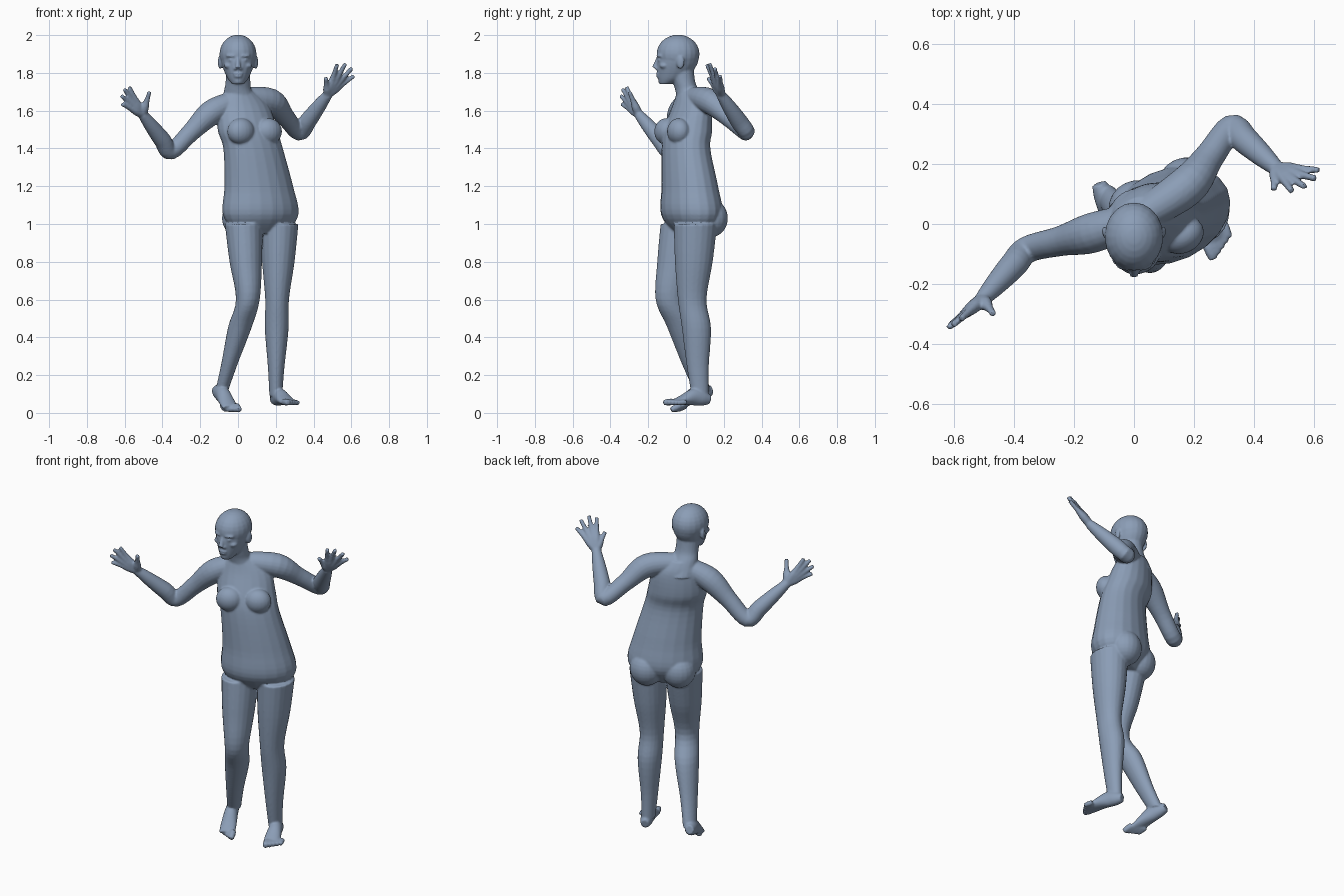
import bpy
import bmesh
from math import cos, sin, pi, radians
from mathutils import Vector, Matrix

default_cube = bpy.data.objects.get("Cube")
if default_cube:
    bpy.data.objects.remove(default_cube, do_unlink=True)

SIDES = 20
STEPS = 5
UP = Vector((0, 0, 1))
bm = bmesh.new()


def smooth_rows(rows):
    """Catmull-Rom samples through rows of x, y, z, half width, half height."""
    rows = [Vector(row) for row in rows]
    samples = []
    for i in range(len(rows) - 1):
        before, start = rows[max(i - 1, 0)], rows[i]
        end, after = rows[i + 1], rows[min(i + 2, len(rows) - 1)]
        for step in range(STEPS):
            t = step / STEPS
            samples.append(start + (end - before) * (t / 2)
                           + (before * 2 - start * 5 + end * 4 - after) * (t * t / 2)
                           + (start * 3 - before - end * 3 + after) * (t ** 3 / 2))
    return samples + [rows[-1]]


def loft(rows, yaw=None):
    """Closed skin over ellipses: level ones turned by yaw, or square to the path."""
    samples = smooth_rows(rows)
    centres = [Vector(sample[:3]) for sample in samples]
    rings = []
    for i, sample in enumerate(samples):
        if yaw is None:
            tangent = centres[min(i + 1, len(centres) - 1)] - centres[max(i - 1, 0)]
            across = tangent.cross(UP).normalized()
            over = across.cross(tangent).normalized()
        else:
            across = Vector((cos(yaw), sin(yaw), 0))
            over = Vector((-sin(yaw), cos(yaw), 0))
        ring = []
        for k in range(SIDES):
            angle = 2 * pi * k / SIDES
            ring.append(bm.verts.new(centres[i] + across * (sample[3] * cos(angle))
                                     + over * (sample[4] * sin(angle))))
        rings.append(ring)
    for lower, upper in zip(rings, rings[1:]):
        for k in range(SIDES):
            following = (k + 1) % SIDES
            bm.faces.new((lower[k], lower[following], upper[following], upper[k]))
    bm.faces.new(rings[0][::-1])
    bm.faces.new(rings[-1])


def round_limb(points, radii):
    loft([(*point, radius, radius) for point, radius in zip(points, radii)])


def ellipsoid(centre, size, yaw=0):
    placing = (Matrix.Translation(centre) @ Matrix.Rotation(yaw, 4, 'Z')
               @ Matrix.Diagonal((*size, 1)))
    bmesh.ops.create_uvsphere(bm, u_segments=20, v_segments=14, radius=1, matrix=placing)


def finger(wrist, reach):
    """A thick base that forms part of the palm, then a slim finger."""
    points = [wrist + reach * t for t in (-.1, .3, .5, .7, 1)]
    round_limb(points, (.022, .022, .017, .013, .011))


def arm(neck, shoulder, elbow, wrist, index_tip, little_tip, thumb_tip):
    neck, shoulder, elbow, wrist = map(Vector, (neck, shoulder, elbow, wrist))
    round_limb([neck, shoulder, shoulder.lerp(elbow, .5), elbow,
                elbow.lerp(wrist, .3), elbow.lerp(wrist, .7), wrist],
               (.055, .067, .05, .045, .046, .037, .026))
    # Fingers fan out between the outer two; the middle ones are longer
    for i in range(4):
        reach = Vector(index_tip).lerp(Vector(little_tip), i / 3) - wrist
        finger(wrist, reach * (1 + .2 * sin(pi * i / 3)))
    finger(wrist, Vector(thumb_tip) - wrist)


def leg(hip, knee, ankle):
    hip, knee, ankle = map(Vector, (hip, knee, ankle))
    calf = knee.lerp(ankle, .3)
    calf.y += .01
    loft([(*hip, .1, .115),
          (*hip.lerp(knee, .5), .086, .1),
          (*knee, .063, .076),
          (*calf, .063, .077),
          (*knee.lerp(ankle, .7), .044, .058),
          (*ankle, .034, .045)], 0)


def foot(heel, ball, big_tip, little_tip):
    heel, ball = Vector(heel), Vector(ball)
    # Heel, ankle, instep and ball: place along the foot, lift, half width, half height
    shape = ((0, 0, .024, .026), (.2, .01, .034, .04), (.45, .02, .038, .045),
             (.75, .01, .044, .028), (1, 0, .045, .016))
    loft([(*(heel.lerp(ball, t) + UP * lift), width, height)
          for t, lift, width, height in shape])
    for i in range(5):
        tip = Vector(big_tip).lerp(Vector(little_tip), i / 4)
        base = tip - (ball - heel) / 4
        thick = .018 - .001 * i
        round_limb([base, base.lerp(tip, .5), tip], (thick, thick, thick * .8))


# Torso, turned so that the left side is further back
TURN = radians(25)
loft([(.12, .03, .95, .14, .08),
      (.12, .03, 1.05, .21, .15),
      (.11, .02, 1.2, .19, .14),
      (.08, 0, 1.4, .165, .12),
      (.05, .01, 1.5, .165, .12),
      (.03, .03, 1.63, .14, .09),
      (.01, .02, 1.7, .08, .065)], TURN)

# Breasts and buttocks sit in the turned frame of the torso
side = Vector((cos(TURN), sin(TURN), 0))
back = Vector((-sin(TURN), cos(TURN), 0))
for sign in (-1, 1):
    ellipsoid(Vector((.05, .01, 1.49)) - back * .09 + side * sign * .08,
              (.075, .06, .07), TURN)
    ellipsoid(Vector((.12, .03, 1.03)) + back * .07 + side * sign * .09,
              (.095, .09, .1), TURN)

# Neck, jaw and cranium
loft([(.02, .04, 1.62, .1, .08),
      (0, .01, 1.7, .075, .065),
      (0, -.01, 1.75, .066, .06),
      (0, -.03, 1.83, .065, .07)], 0)
loft([(0, -.11, 1.74, .03, .03),
      (0, -.07, 1.78, .06, .08),
      (0, -.045, 1.86, .09, .11),
      (0, -.04, 1.93, .09, .1)], 0)
ellipsoid((0, -.042, 1.9), (.098, .114, .102))

# Nose, mouth and chin
round_limb([(0, -.145, 1.885), (0, -.158, 1.85), (0, -.166, 1.826)], (.009, .012, .016))
ellipsoid((0, -.146, 1.795), (.026, .014, .008))
ellipsoid((0, -.146, 1.782), (.022, .013, .008))
ellipsoid((0, -.13, 1.756), (.022, .017, .014))

# Nostrils, brows, eyes, cheeks and ears
for sign in (-1, 1):
    ellipsoid((sign * .013, -.154, 1.823), (.01, .011, .009))
    ellipsoid((sign * .036, -.138, 1.89), (.03, .016, .009), sign * .35)
    ellipsoid((sign * .034, -.141, 1.868), (.014, .009, .008))
    ellipsoid((sign * .05, -.115, 1.838), (.024, .025, .016))
    ellipsoid((sign * .094, -.03, 1.857), (.012, .022, .036), sign * -.3)

# Left arm, raised behind, and right arm, raised in front
arm(neck=(.03, .03, 1.67), shoulder=(.175, .125, 1.65),
    elbow=(.325, .32, 1.485), wrist=(.475, .185, 1.685),
    index_tip=(.525, .11, 1.845), little_tip=(.615, .18, 1.785),
    thumb_tip=(.465, .115, 1.775))
arm(neck=(-.02, .01, 1.65), shoulder=(-.14, -.03, 1.59),
    elbow=(-.355, -.085, 1.385), wrist=(-.505, -.25, 1.58),
    index_tip=(-.575, -.315, 1.725), little_tip=(-.615, -.34, 1.635),
    thumb_tip=(-.468, -.3, 1.7))

# Left leg and flat foot
leg(hip=(.22, .05, 1), knee=(.207, .033, .6), ankle=(.2, .075, .09))
foot(heel=(.19, .125, .07), ball=(.265, -.06, .056),
     big_tip=(.265, -.118, .055), little_tip=(.318, -.045, .053))

# Right leg, bent, with its heel raised
leg(hip=(.03, -.02, 1), knee=(.052, -.085, .6), ankle=(-.085, .085, .12))
foot(heel=(-.117, .135, .12), ball=(-.04, -.05, .026),
     big_tip=(.008, -.078, .015), little_tip=(-.065, -.045, .014))

# One seamless skin over all the parts
bmesh.ops.recalc_face_normals(bm, faces=bm.faces)
mesh = bpy.data.meshes.new("body")
bm.to_mesh(mesh)
bm.free()
body = bpy.data.objects.new("body", mesh)
bpy.context.collection.objects.link(body)

merge = body.modifiers.new("merge_parts", 'REMESH')
merge.mode = 'VOXEL'
merge.voxel_size = .006
merge.use_smooth_shade = True
soften = body.modifiers.new("soften_joins", 'SMOOTH')
soften.factor = .5
soften.iterations = 4

skin = bpy.data.materials.new("blue_grey")
skin.use_nodes = True
colour = (.26, .34, .47, 1)
skin.diffuse_color = colour
skin.node_tree.nodes["Principled BSDF"].inputs["Base Color"].default_value = colour
mesh.materials.append(skin)
